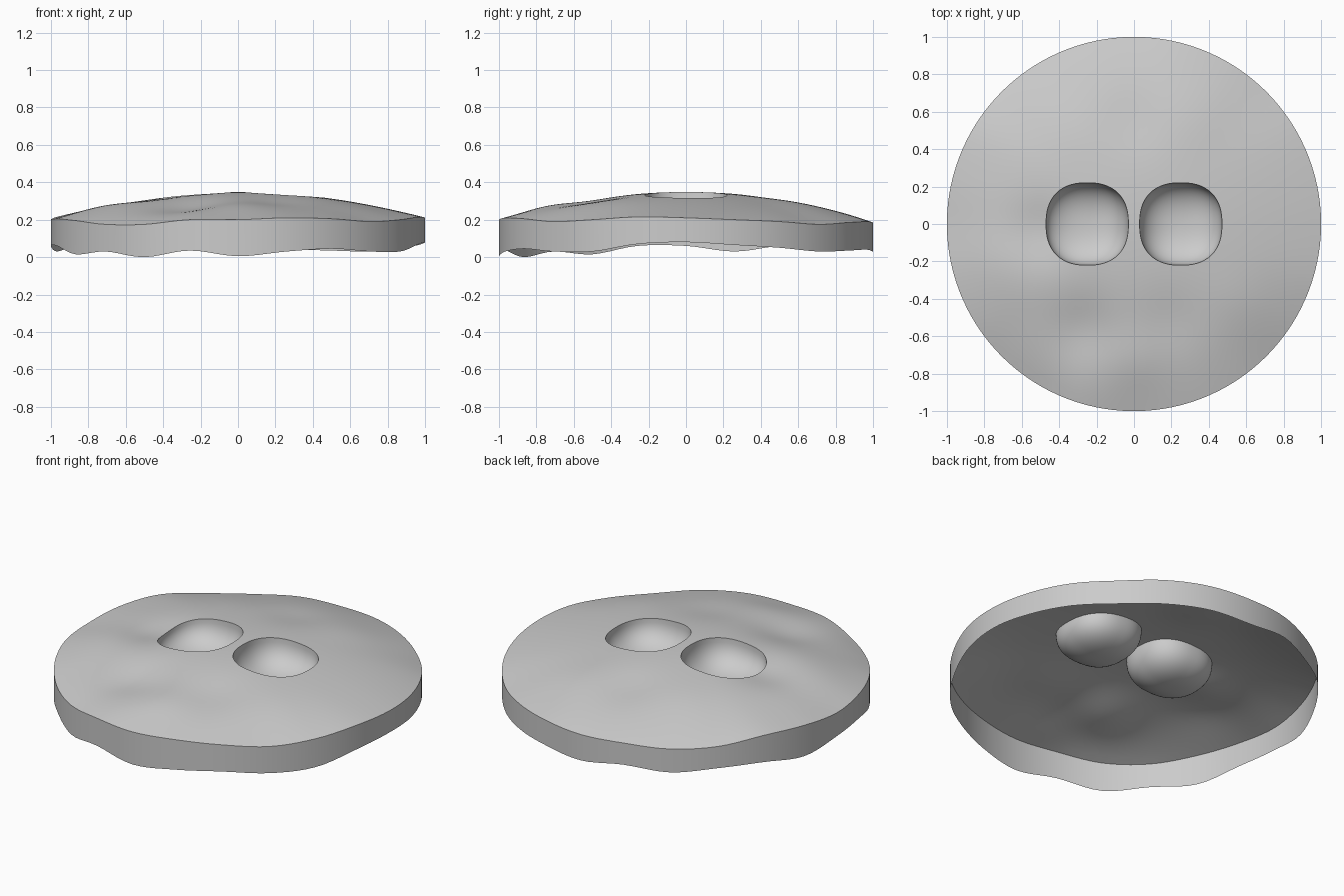
import bpy
import bmesh
import math
from mathutils import Vector
from mathutils.geometry import delaunay_2d_cdt

cube = bpy.data.objects.get("Cube")
if cube:
    bpy.data.objects.remove(cube, do_unlink=True)

TAU = math.tau
SEGMENTS = 120
BOWL_SEGMENTS = 64
BOWL_X, BOWL_RADIUS, BOWL_FLOOR, ROUNDNESS = .25, .22, .17, 2.4

# Rim heights every 15 degrees, in hundredths, counter-clockwise from +x
UPPER_EDGE = [21, 20, 19, 17.5, 18.5, 19, 18.5, 19, 18, 19, 22, 21.5,
              20, 20.5, 19.5, 17.5, 17.5, 20, 20, 21, 20.5, 19, 20, 21.5]
LOWER_EDGE = [8, 6.5, 5, 3, 3.5, 4, 3, 6, 4, 6, 6, 3,
              6, 6, 1.5, 3, 0, 3.5, .5, 3, 4.5, 3, 3, 7]

# Dents and swells in the top: x, y, height, spread
BUMPS = [(-.5, -.04, -.03, .12), (-.27, -.57, -.035, .14), (.2, -.52, -.015, .13),
         (0, -.75, .012, .12), (.55, -.45, .012, .18), (-.7, -.25, .012, .14),
         (.3, .6, .01, .15), (-.35, .5, .008, .15), (0, .55, -.012, .12)]

clay = bpy.data.materials.new("plain grey")
clay.use_nodes = True
clay.diffuse_color = (.6, .6, .6, 1)
clay.node_tree.nodes["Principled BSDF"].inputs["Base Color"].default_value = (.6, .6, .6, 1)


def edge_height(table, angle):
    """Smooth periodic interpolation through the table."""
    n = len(table)
    place = (angle / TAU % 1) * n
    i = int(place)
    t = place - i
    a, b, c, d = (table[(i + k) % n] for k in (-1, 0, 1, 2))
    value = b + t * (c - a + t * (2 * a - 5 * b + 4 * c - d + t * (3 * (b - c) + d - a))) / 2
    return max(value, 0) / 100


def top_height(x, y):
    """Low dome with dents, meeting the wavy rim."""
    r = min(math.hypot(x, y), 1)
    rim = edge_height(UPPER_EDGE, math.atan2(y, x))
    z = .2 + (rim - .2) * r ** 4 + .148 * (1 - r * r)
    for bx, by, height, spread in BUMPS:
        falloff = math.exp(-((x - bx) ** 2 + (y - by) ** 2) / (2 * spread ** 2))
        z += height * falloff * (1 - r ** 6)
    return z


def circle(count):
    return [(math.cos(TAU * i / count), math.sin(TAU * i / count)) for i in range(count)]


def bowl_outline(centre):
    """Rounded-square loop around a bowl centre."""
    points = []
    for c, s in circle(BOWL_SEGMENTS):
        k = BOWL_RADIUS / (abs(c) ** ROUNDNESS + abs(s) ** ROUNDNESS) ** (1 / ROUNDNESS)
        points.append((centre + k * c, k * s))
    return points


def in_bowl(x, y, radius):
    return any((abs(x - c) ** ROUNDNESS + abs(y) ** ROUNDNESS) < radius ** ROUNDNESS
               for c in (-BOWL_X, BOWL_X))


def make_object(name, verts, faces, angle):
    mesh = bpy.data.meshes.new(name)
    mesh.from_pydata(verts, [], faces)
    mesh.materials.append(clay)
    obj = bpy.data.objects.new(name, mesh)
    bpy.context.collection.objects.link(obj)
    bpy.ops.object.select_all(action='DESELECT')
    obj.select_set(True)
    bpy.context.view_layer.objects.active = obj
    bpy.ops.object.shade_smooth_by_angle(angle=math.radians(angle))
    return obj


def bridge(rings):
    """Quads between successive closed rings of equal size."""
    n = len(rings[0])
    verts = [v for ring in rings for v in ring]
    faces = [(k * n + i, k * n + (i + 1) % n, (k + 1) * n + (i + 1) % n, (k + 1) * n + i)
             for k in range(len(rings) - 1) for i in range(n)]
    return verts, faces


# Domed top sheet with two bowl openings
points, edges = [], []
for loop in (circle(SEGMENTS), bowl_outline(-BOWL_X), bowl_outline(BOWL_X)):
    start, n = len(points), len(loop)
    points += [Vector(p) for p in loop]
    edges += [(start + i, start + (i + 1) % n) for i in range(n)]
STEP, HALF = .035, 28
for i in range(-HALF, HALF + 1):
    for j in range(-HALF, HALF + 1):
        x, y = i * STEP, j * STEP
        if math.hypot(x, y) < .97 and not in_bowl(x, y, BOWL_RADIUS + .02):
            points.append(Vector((x, y)))
flat, _, triangles, *_ = delaunay_2d_cdt(points, edges, [], 0, 1e-5)
kept = []
for tri in triangles:
    middle = sum((flat[i] for i in tri), Vector((0, 0))) / len(tri)
    if not in_bowl(middle.x, middle.y, BOWL_RADIUS - .0005):
        kept.append(tuple(tri))
sheet = make_object("top_sheet", [(p.x, p.y, top_height(p.x, p.y)) for p in flat], kept, 50)
bm = bmesh.new()
bm.from_mesh(sheet.data)
bmesh.ops.delete(bm, geom=[v for v in bm.verts if not v.link_faces], context='VERTS')
bm.to_mesh(sheet.data)
bm.free()

# Wavy skirt around the edge, open underneath
rings = [[], []]
for x, y in circle(SEGMENTS):
    rings[0].append((x, y, edge_height(LOWER_EDGE, math.atan2(y, x))))
    rings[1].append((x, y, top_height(x, y)))
make_object("outer_skirt", *bridge(rings), 40)

# Pair of sunken bowls
LEVELS = 14
for name, centre in (("right_bowl", -BOWL_X), ("left_bowl", BOWL_X)):
    outline = bowl_outline(centre)
    rings = []
    for k in range(LEVELS):
        turn = k / LEVELS * math.pi / 2
        width, depth = math.cos(turn) ** .85, math.sin(turn) ** .85
        ring = []
        for x, y in outline:
            rim = top_height(x, y)
            ring.append((centre + (x - centre) * width, y * width,
                         rim + (BOWL_FLOOR - rim) * depth))
        rings.append(ring)
    verts, faces = bridge(rings)
    tip, last = len(verts), len(verts) - BOWL_SEGMENTS
    verts.append((centre, 0, BOWL_FLOOR))
    faces += [(last + i, last + (i + 1) % BOWL_SEGMENTS, tip) for i in range(BOWL_SEGMENTS)]
    make_object(name, verts, faces, 60)
